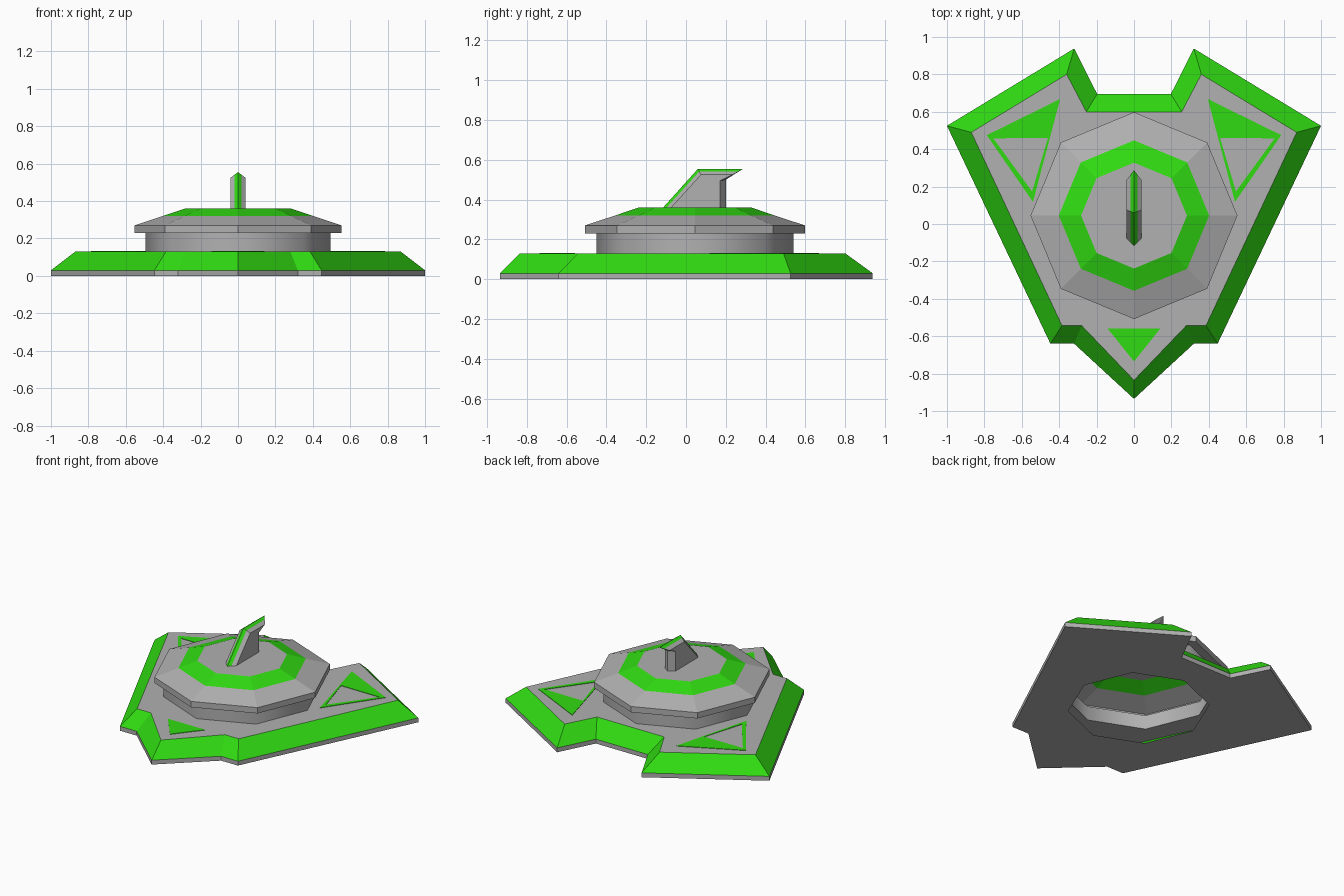
import bpy, bmesh, math
from mathutils import Vector

if "Cube" in bpy.data.objects:
    bpy.data.objects.remove(bpy.data.objects["Cube"])

CY = 0.045  # centre of the turret in y


def material(name, rgb):
    m = bpy.data.materials.new(name)
    m.diffuse_color = (*rgb, 1)
    m.use_nodes = True
    m.node_tree.nodes["Principled BSDF"].inputs["Base Color"].default_value = m.diffuse_color
    return m


MATS = [material("grey", (0.44, 0.44, 0.44)), material("green", (0.03, 0.71, 0.006))]


def finish(bm, name, smooth=False, recalc=False):
    if recalc:
        bmesh.ops.recalc_face_normals(bm, faces=bm.faces)
    for f in bm.faces:
        f.smooth = smooth
    me = bpy.data.meshes.new(name)
    bm.to_mesh(me)
    bm.free()
    for m in MATS:
        me.materials.append(m)
    ob = bpy.data.objects.new(name, me)
    bpy.context.collection.objects.link(ob)
    return ob


def ring(bm, pts, z):
    return [bm.verts.new((x, y, z)) for x, y in pts]


def bridge(bm, a, b, mat=0):
    n = len(a)
    for i in range(n):
        j = (i + 1) % n
        bm.faces.new((a[i], a[j], b[j], b[i])).material_index = mat


def octagon(r):
    return [(r * math.cos(i * math.pi / 4), CY + r * math.sin(i * math.pi / 4)) for i in range(8)]


def mirrored(half):
    # half runs counter-clockwise on the right side, starting at x = 0
    return half + [(-x, y) for x, y in reversed(half) if x > 0]


def loop_edges(bm, vs):
    out = []
    for i in range(len(vs)):
        e = bm.edges.get((vs[i], vs[i - 1])) or bm.edges.new((vs[i], vs[i - 1]))
        out.append(e)
    return out


def fill_with_hole(bm, outer, hole, up):
    edges = loop_edges(bm, outer) + loop_edges(bm, hole)
    res = bmesh.ops.triangle_fill(bm, edges=edges, use_beauty=True, normal=(0, 0, up))
    for f in res["geom"]:
        if isinstance(f, bmesh.types.BMFace):
            f.normal_update()
            if f.normal.z * up < 0:
                f.normal_flip()


# Base: skirt, sloped green border, flat top, bottom with an octagonal opening
outer = mirrored([(0, -0.935), (0.32, -0.64), (0.447, -0.64), (1, 0.525), (0.32, 0.938), (0.197, 0.695)])
inner = mirrored([(0, -0.835), (0.28, -0.543), (0.385, -0.543), (0.87, 0.49), (0.36, 0.80), (0.255, 0.60)])
bm = bmesh.new()
foot, rim, deck = ring(bm, outer, 0), ring(bm, outer, 0.03), ring(bm, inner, 0.13)
bridge(bm, foot, rim)
bridge(bm, rim, deck, 1)
fill_with_hole(bm, deck, ring(bm, octagon(0.49), 0.13), 1)
fill_with_hole(bm, foot, ring(bm, octagon(0.44), 0), -1)
finish(bm, "base")

# Neck: open smooth octagonal wall
bm = bmesh.new()
bridge(bm, ring(bm, octagon(0.495), 0.13), ring(bm, octagon(0.495), 0.23))
finish(bm, "neck", smooth=True)

# Cap: underside lip, wall, sloped roof with a green band, flat top
bm = bmesh.new()
profile = [(0.495, 0.23, 0), (0.553, 0.23, 0), (0.553, 0.27, 0), (0.402, 0.32, 0), (0.283, 0.36, 1)]
prev = None
for r, z, mat in profile:
    cur = ring(bm, octagon(r), z)
    if prev:
        bridge(bm, prev, cur, mat)
    prev = cur
bm.faces.new(prev)
finish(bm, "cap")

# Fin: ridge profile in the middle, smaller profile on both sides
ridge = [(-0.115, 0.36), (0.06, 0.555), (0.287, 0.555), (0.20, 0.50), (0.20, 0.36)]
side = [(-0.075, 0.36), (0.075, 0.525), (0.235, 0.525), (0.172, 0.495), (0.172, 0.36)]
bm = bmesh.new()
layers = []
for x in (-0.04, -0.018, 0, 0.018, 0.04):
    t = abs(x) / 0.04
    layers.append([bm.verts.new((x, a[0] + (b[0] - a[0]) * t, a[1] + (b[1] - a[1]) * t))
                   for a, b in zip(ridge, side)])
for k in range(4):
    for i in range(5):
        j = (i + 1) % 5
        f = bm.faces.new((layers[k][i], layers[k][j], layers[k + 1][j], layers[k + 1][i]))
        f.material_index = 1 if i < 2 and k in (1, 2) else 0
bm.faces.new(layers[0])
bm.faces.new(layers[-1])
finish(bm, "fin", recalc=True)

# Green triangle markings: thin plates on the deck
Z0, Z1 = 0.129, 0.133
tri = [(0.395, 0.668), (0.54, 0.118), (0.787, 0.475)]
cut = [(0.46, 0.46), (0.545, 0.174), (0.752, 0.458)]
for s, name in ((1, "right_marking"), (-1, "left_marking")):
    bm = bmesh.new()
    o, c = [(s * x, y) for x, y in tri], [(s * x, y) for x, y in cut]
    rings = [ring(bm, o, Z0), ring(bm, o, Z1), ring(bm, c, Z1), ring(bm, c, Z0)]
    for k in range(4):
        bridge(bm, rings[k], rings[(k + 1) % 4], 1)
    finish(bm, name, recalc=True)

bm = bmesh.new()
front = [(-0.142, -0.558), (0, -0.735), (0.142, -0.558)]
low, high = ring(bm, front, Z0), ring(bm, front, Z1)
bridge(bm, low, high, 1)
for vs in (low, high):
    bm.faces.new(vs).material_index = 1
finish(bm, "front_marking", recalc=True)
